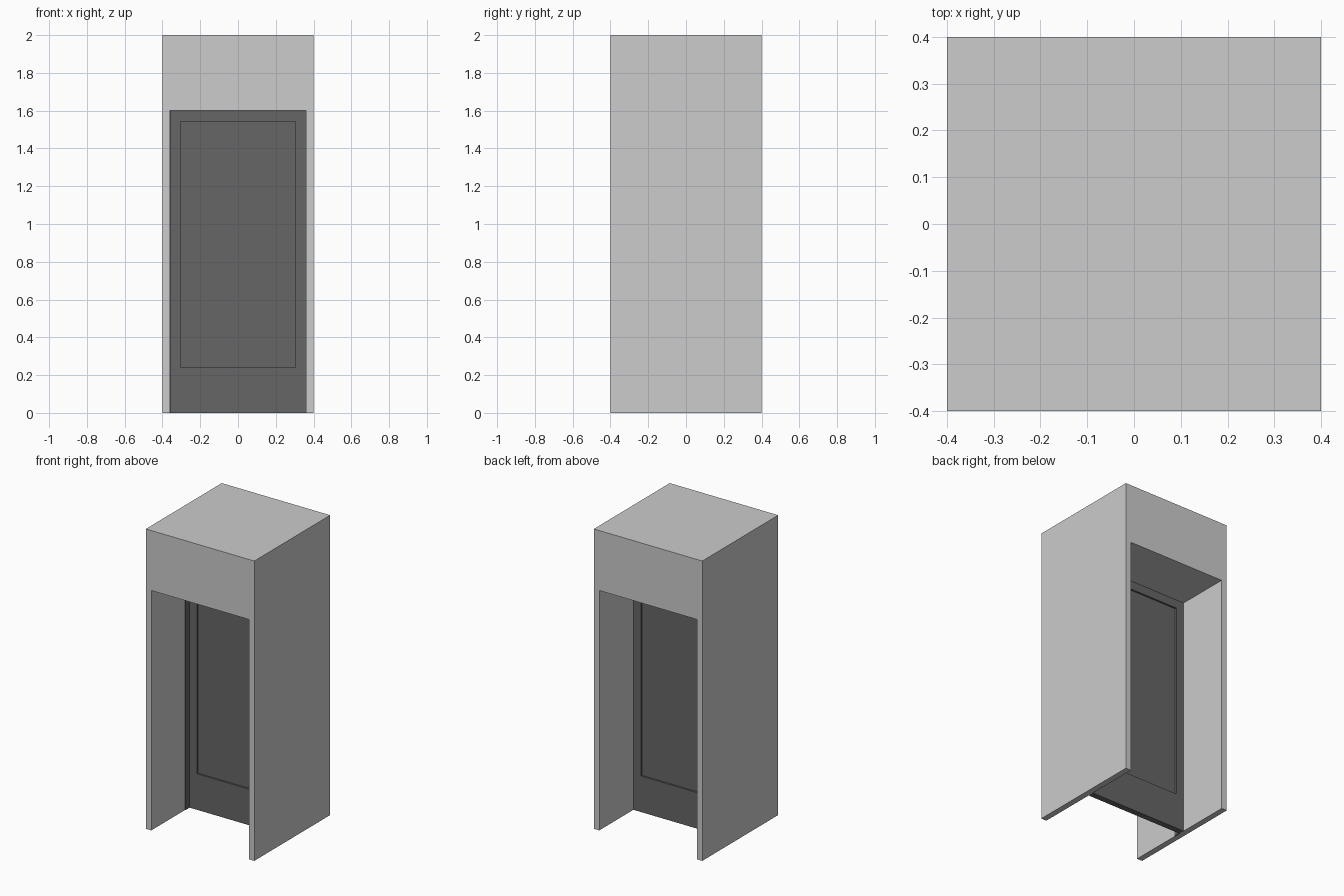
import bpy
import bmesh
from mathutils import Vector

cube = bpy.data.objects.get("Cube")
if cube:
    bpy.data.objects.remove(cube, do_unlink=True)


def material(name, level):
    mat = bpy.data.materials.new(name)
    mat.use_nodes = True
    colour = (level, level, level, 1)
    mat.diffuse_color = colour
    mat.node_tree.nodes["Principled BSDF"].inputs["Base Color"].default_value = colour
    return mat


light_grey = material("light_grey", 0.604)
dark_grey = material("dark_grey", 0.133)


def add_object(name, bm, mat):
    bmesh.ops.recalc_face_normals(bm, faces=bm.faces)
    mesh = bpy.data.meshes.new(name)
    bm.to_mesh(mesh)
    bm.free()
    mesh.materials.append(mat)
    obj = bpy.data.objects.new(name, mesh)
    bpy.context.collection.objects.link(obj)
    return obj


def box(bm, low, high):
    low, high = Vector(low), Vector(high)
    verts = bmesh.ops.create_cube(bm, size=1)["verts"]
    for v in verts:
        v.co = (low + high) / 2 + v.co * (high - low)
    return verts


half, inner, height, opening = 0.4, 0.36, 2.0, 1.6

# Surround: an arch profile extruded from front to back
bm = bmesh.new()
profile = [(-half, 0), (-inner, 0), (-inner, opening), (inner, opening),
           (inner, 0), (half, 0), (half, height), (-half, height)]
face = bm.faces.new([bm.verts.new((x, -half, z)) for x, z in profile])
moved = bmesh.ops.extrude_face_region(bm, geom=[face])["geom"]
bmesh.ops.translate(bm, vec=(0, 2 * half, 0),
                    verts=[v for v in moved if isinstance(v, bmesh.types.BMVert)])
add_object("surround", bm, light_grey)

# Door: slab with a sunken panel on both sides
bm = bmesh.new()
box(bm, (-inner, 0, 0), (inner, 0.04, opening))
for face in [f for f in bm.faces if abs(f.normal.y) > 0.9]:
    inward = -0.012 * face.normal
    bmesh.ops.inset_region(bm, faces=[face], thickness=0.08)
    # Raise the lower rail of the panel
    for v in face.verts:
        if v.co.z < 1:
            v.co.z = 0.24
    moved = bmesh.ops.extrude_discrete_faces(bm, faces=[face])["faces"]
    bmesh.ops.translate(bm, vec=inward, verts=moved[0].verts)
add_object("door", bm, dark_grey)

# Narrow hinge strip beside the front of the door
bm = bmesh.new()
box(bm, (-0.365, -0.043, 0), (-0.357, 0, opening))
add_object("hinge_strip", bm, dark_grey)
